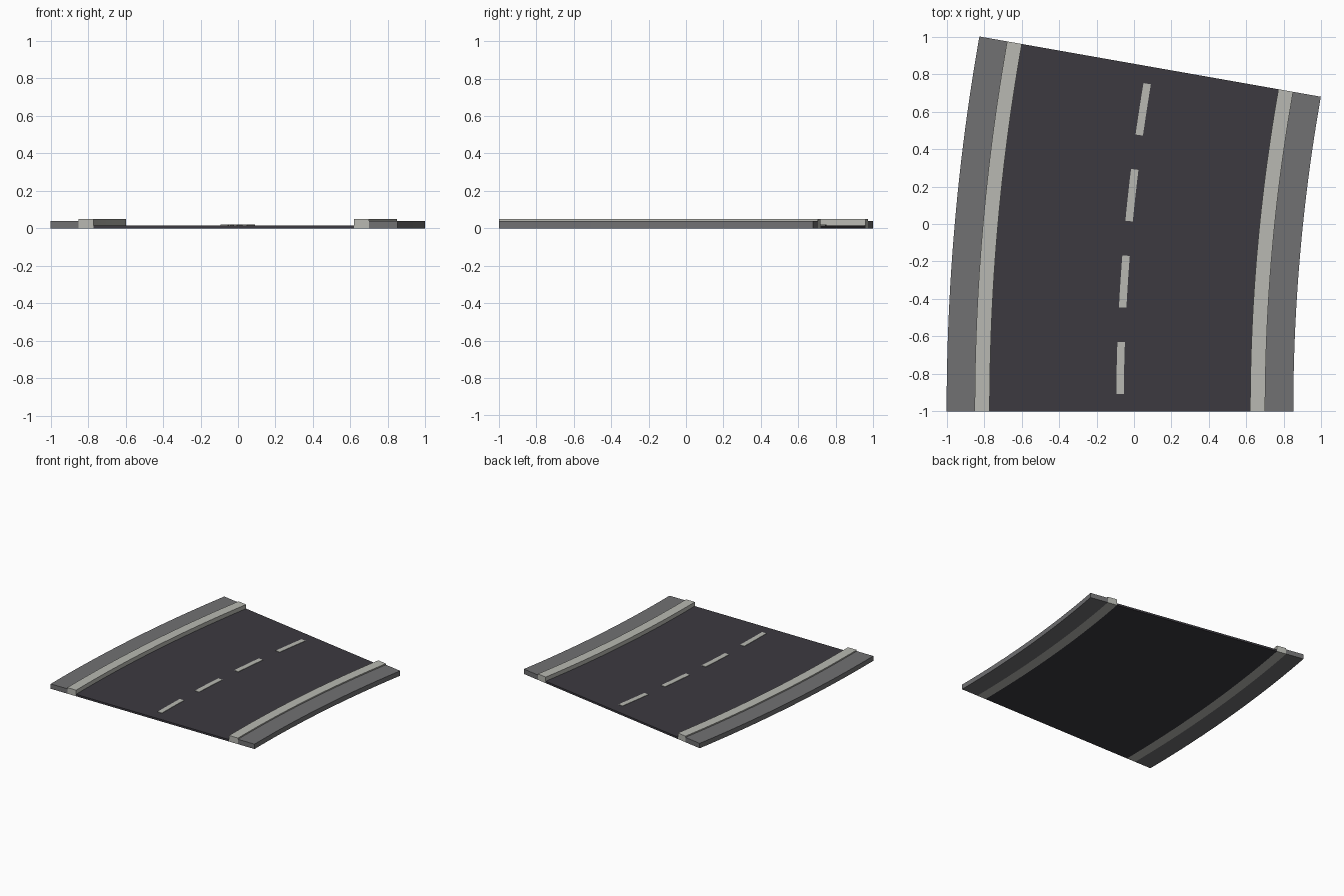
import bpy, bmesh
from math import sin, cos, radians

cube = bpy.data.objects.get("Cube")
if cube:
    bpy.data.objects.remove(cube)

# The road bends around a pivot far to the +x side
RADIUS = 11.52
PIVOT_X, PIVOT_Y = RADIUS - 1, -1
BEND = radians(10)


def material(name, color):
    m = bpy.data.materials.new(name)
    m.use_nodes = True
    m.diffuse_color = (*color, 1)
    bsdf = m.node_tree.nodes["Principled BSDF"]
    bsdf.inputs["Base Color"].default_value = (*color, 1)
    bsdf.inputs["Roughness"].default_value = 0.9
    return m


asphalt = material("dark asphalt", (0.045, 0.042, 0.051))
paving = material("grey paving", (0.165, 0.165, 0.171))
pale = material("pale concrete", (0.479, 0.485, 0.445))


def arc_slab(name, x0, x1, z0, z1, mat, start=0, end=1, steps=24):
    """Sweep a rectangle, placed by its x range at the front edge, along the bend."""
    bm = bmesh.new()
    rings = []
    for i in range(steps + 1):
        a = BEND * (start + (end - start) * i / steps)
        ring = []
        for x, z in ((x0, z0), (x1, z0), (x1, z1), (x0, z1)):
            r = PIVOT_X - x
            ring.append(bm.verts.new((PIVOT_X - r * cos(a), PIVOT_Y + r * sin(a), z)))
        rings.append(ring)
    for a, b in zip(rings, rings[1:]):
        for k in range(4):
            n = (k + 1) % 4
            bm.faces.new((a[k], a[n], b[n], b[k]))
    bm.faces.new(rings[0])
    bm.faces.new(rings[-1])
    bmesh.ops.recalc_face_normals(bm, faces=bm.faces)
    mesh = bpy.data.meshes.new(name)
    bm.to_mesh(mesh)
    bm.free()
    mesh.materials.append(mat)
    obj = bpy.data.objects.new(name, mesh)
    bpy.context.collection.objects.link(obj)


# Road surface
arc_slab("road_surface", -0.77, 0.62, 0, 0.016, asphalt)

# Curbs and sidewalks on both sides
arc_slab("right_curb", -0.85, -0.77, 0, 0.05, pale)
arc_slab("left_curb", 0.62, 0.70, 0, 0.05, pale)
arc_slab("right_sidewalk", -1, -0.85, 0, 0.04, paving)
arc_slab("left_sidewalk", 0.70, 0.85, 0, 0.04, paving)

# Dashed centre line, one dash in the middle of each quarter
for i in range(4):
    arc_slab(f"lane_dash_{i + 1}", -0.095, -0.055, 0.016, 0.019, pale,
             (i + 0.2) / 4, (i + 0.8) / 4, 4)
